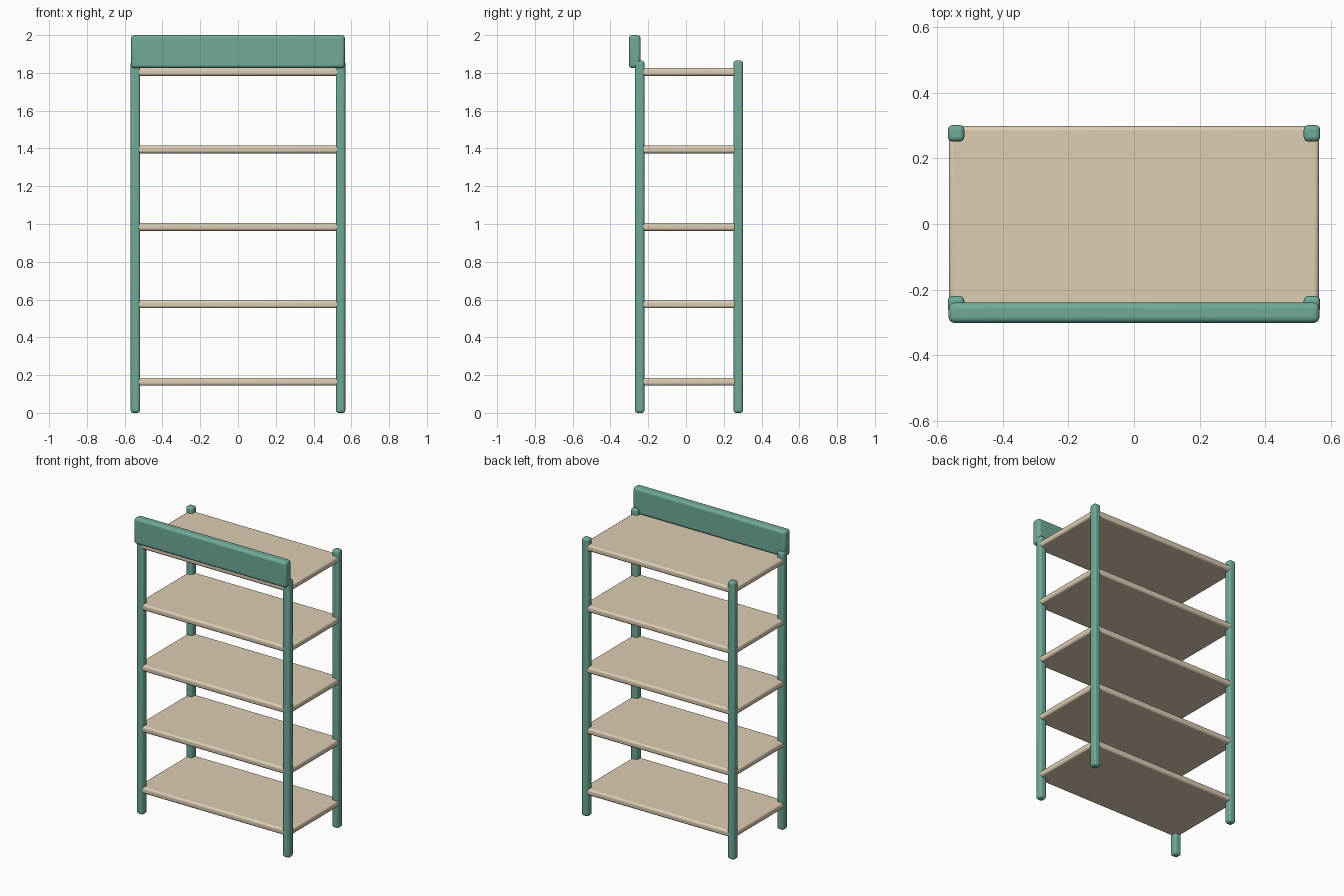
import bpy

if "Cube" in bpy.data.objects:
    bpy.data.objects.remove(bpy.data.objects["Cube"])

def material(name, color):
    m = bpy.data.materials.new(name)
    m.diffuse_color = color
    m.use_nodes = True
    m.node_tree.nodes["Principled BSDF"].inputs["Base Color"].default_value = m.diffuse_color
    return m

teal = material("teal_paint", (0.16, 0.40, 0.32, 1))
wood = material("pale_wood", (0.72, 0.61, 0.45, 1))

def rounded_box(name, lo, hi, radius, mat):
    """Box between two corners with softly rounded edges."""
    bpy.ops.mesh.primitive_cube_add(size=1, location=[(a + b) / 2 for a, b in zip(lo, hi)])
    ob = bpy.context.object
    ob.name = name
    ob.scale = [b - a for a, b in zip(lo, hi)]
    bpy.ops.object.transform_apply(location=False, rotation=False, scale=True)
    bev = ob.modifiers.new("soft_edges", 'BEVEL')
    bev.width = radius
    bev.segments = 4
    ob.data.materials.append(mat)
    bpy.ops.object.shade_smooth_by_angle()
    return ob

X = 0.543       # post centre, left and right
R = 0.025       # post half width
Y_FRONT, Y_BACK = -0.245, 0.277

# Four corner posts
for depth, y in (("front", Y_FRONT), ("back", Y_BACK)):
    for side, x in (("left", -X), ("right", X)):
        rounded_box(f"{depth}_{side}_post", (x - R, y - R, 0), (x + R, y + R, 1.865), 0.014, teal)

# Five evenly spaced shelves running into the posts
for i in range(5):
    z = 0.165 + i * 0.41
    rounded_box(f"shelf_{i + 1}", (-X - 0.022, Y_FRONT - 0.022, z - 0.021),
                (X + 0.022, Y_BACK + 0.022, z + 0.021), 0.014, wood)

# Header board across the front
rounded_box("header_board", (-0.566, -0.302, 1.825), (0.566, -0.24, 2.0), 0.018, teal)
